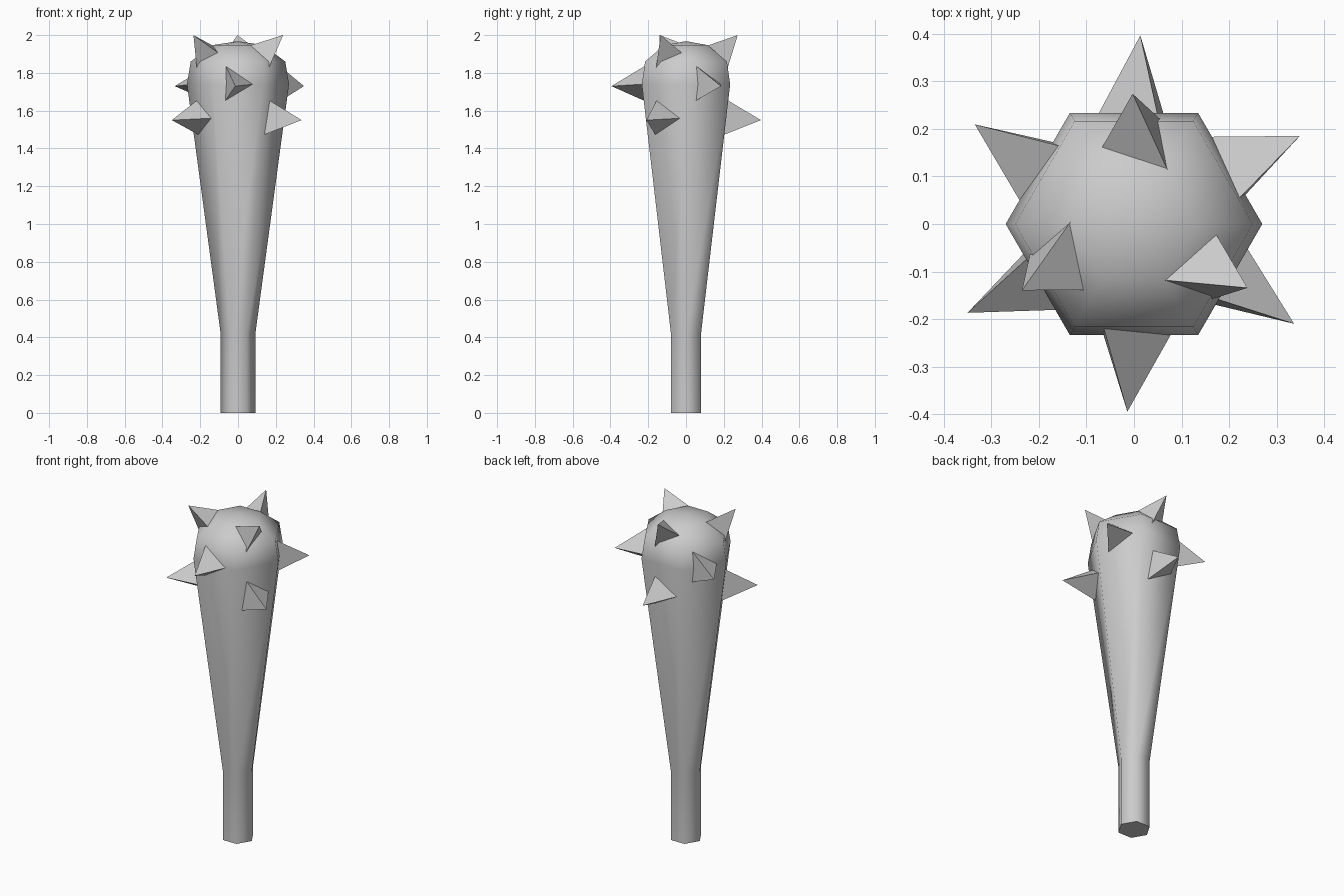
import bpy, bmesh
from math import cos, sin, radians
from mathutils import Vector, Matrix

if "Cube" in bpy.data.objects:
    bpy.data.objects.remove(bpy.data.objects["Cube"])


def add_object(name, bm):
    bmesh.ops.recalc_face_normals(bm, faces=bm.faces)
    mesh = bpy.data.meshes.new(name)
    bm.to_mesh(mesh)
    bm.free()
    obj = bpy.data.objects.new(name, mesh)
    bpy.context.collection.objects.link(obj)
    return obj


# Six-sided club body, as (radius, height) rings with a low pointed top
PROFILE = [(0.092, 0), (0.092, 0.42), (0.27, 1.74), (0.25, 1.86), (0.133, 1.947)]
SIDES = 6
bm = bmesh.new()
rings = []
for r, z in PROFILE:
    rings.append([bm.verts.new((r * cos(radians(60 * i)), r * sin(radians(60 * i)), z))
                  for i in range(SIDES)])
for low, high in zip(rings, rings[1:]):
    for i in range(SIDES):
        j = (i + 1) % SIDES
        bm.faces.new((low[i], low[j], high[j], high[i]))
bm.faces.new(rings[0][::-1])
apex = bm.verts.new((0, 0, 1.968))
for i in range(SIDES):
    bm.faces.new((rings[-1][i], rings[-1][(i + 1) % SIDES], apex))
body = add_object("club_body", bm)
bpy.context.view_layer.objects.active = body
body.select_set(True)
bpy.ops.object.shade_smooth_by_angle(angle=radians(65))
body.select_set(False)


# Three-sided spikes, each row repeated three times around the club
def spike_row(name, tip, base, sink=1.06):
    tip = Vector(tip)
    corners = [tip + (Vector(p) - tip) * sink for p in base]
    for k in range(3):
        bm = bmesh.new()
        turn = Matrix.Rotation(radians(120 * k), 3, 'Z')
        t = bm.verts.new(turn @ tip)
        b = [bm.verts.new(turn @ c) for c in corners]
        bm.faces.new(b)
        for i in range(3):
            bm.faces.new((t, b[i], b[(i + 1) % 3]))
        add_object(f"{name}_{k + 1}", bm)


spike_row("lower_spike", (0.337, -0.21, 1.55),
          [(0.165, -0.155, 1.655), (0.15, -0.165, 1.477), (0.225, -0.03, 1.56)])
spike_row("middle_spike", (-0.014, -0.395, 1.73),
          [(-0.062, -0.225, 1.832), (-0.064, -0.234, 1.658), (0.078, -0.232, 1.74)])
spike_row("upper_spike", (-0.003, 0.274, 2.0),
          [(0.07, 0.115, 1.945), (-0.065, 0.165, 1.91), (0.056, 0.22, 1.825)])
